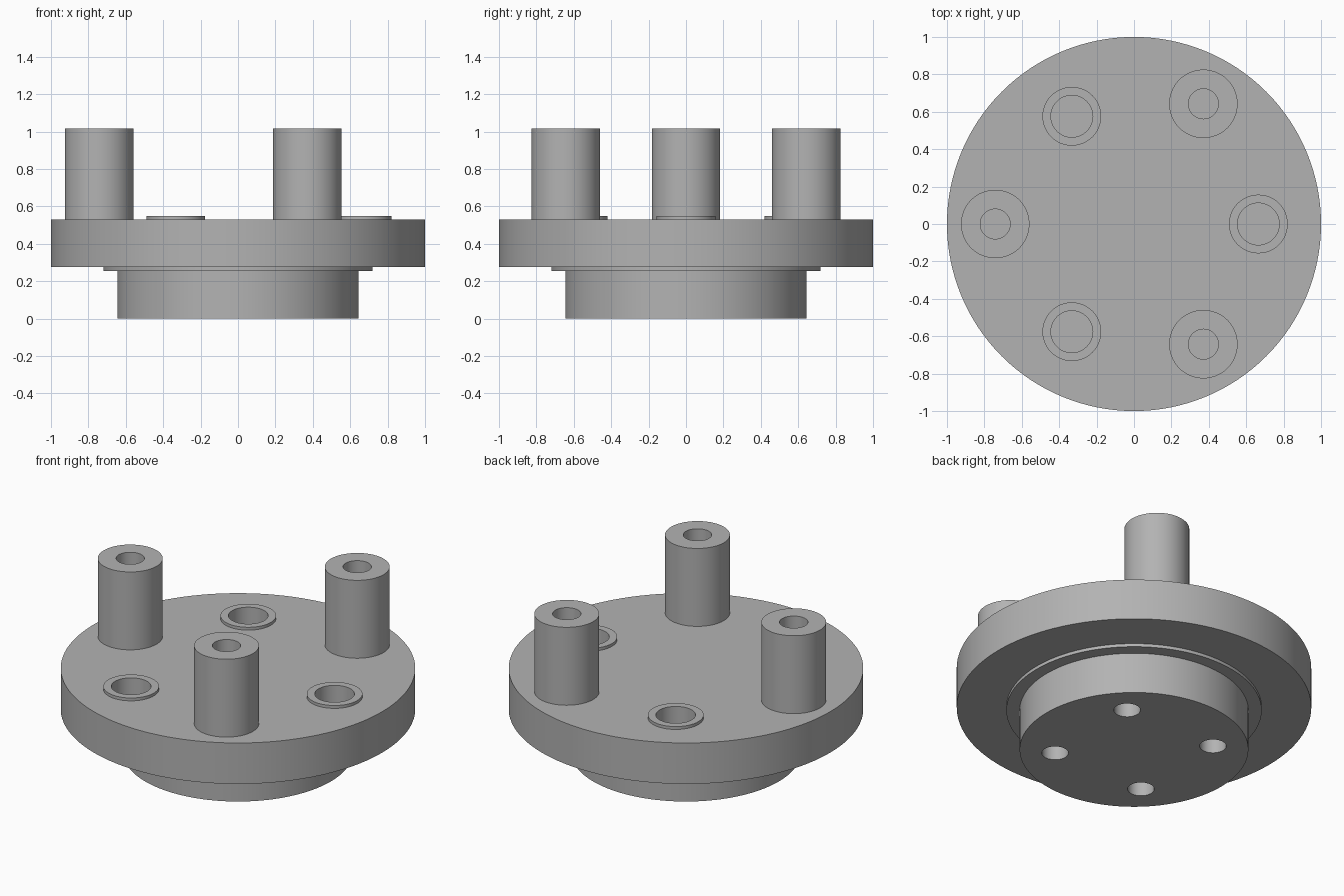
import bpy
import math

default = bpy.data.objects.get("Cube")
if default:
    bpy.data.objects.remove(default, do_unlink=True)

# Material
grey = bpy.data.materials.new("machined_grey")
grey.use_nodes = True
colour = (0.45, 0.45, 0.45, 1)
grey.diffuse_color = colour
grey.node_tree.nodes["Principled BSDF"].inputs["Base Color"].default_value = colour


def lathe(name, profile, centre=(0, 0), sides=64):
    """Revolve (radius, z) points around z; zero radius makes a capped end."""
    cx, cy = centre
    verts, rings, faces = [], [], []
    for r, z in profile:
        count = sides if r > 0 else 1
        rings.append([len(verts) + i for i in range(count)])
        for i in range(count):
            a = math.tau * i / sides
            verts.append((cx + r * math.cos(a), cy + r * math.sin(a), z))
    for low, high in zip(rings, rings[1:]):
        if len(low) == 1:
            faces.append(high[::-1])
        elif len(high) == 1:
            faces.append(low)
        else:
            for i in range(sides):
                j = (i + 1) % sides
                faces.append((low[i], low[j], high[j], high[i]))
    mesh = bpy.data.meshes.new(name)
    mesh.from_pydata(verts, [], faces)
    mesh.materials.append(grey)
    obj = bpy.data.objects.new(name, mesh)
    bpy.context.collection.objects.link(obj)
    return obj


def select(obj):
    bpy.ops.object.select_all(action='DESELECT')
    obj.select_set(True)
    bpy.context.view_layer.objects.active = obj


def drill(target, centre, radius, bottom, top):
    cutter = lathe("drill_cutter", [(0, bottom), (radius, bottom), (radius, top), (0, top)], centre, 48)
    cutter.hide_render = True
    select(target)
    mod = target.modifiers.new("hole", 'BOOLEAN')
    mod.operation, mod.solver, mod.object = 'DIFFERENCE', 'EXACT', cutter
    bpy.ops.object.modifier_apply(modifier=mod.name)
    bpy.data.objects.remove(cutter, do_unlink=True)


def polar(radius, degrees):
    a = math.radians(degrees)
    return radius * math.cos(a), radius * math.sin(a)


HUB_STEP, PLATE_LOW, PLATE_TOP = 0.255, 0.275, 0.53
BOSS_TOP, PILLAR_TOP = 0.548, 1.015
BORE_R, BOLT_R = 0.112, 0.08

# Flange with the stepped hub below it
flange = lathe("flange_and_hub", [
    (0, 0), (0.645, 0), (0.645, HUB_STEP), (0.72, HUB_STEP), (0.72, PLATE_LOW),
    (1, PLATE_LOW), (1, PLATE_TOP), (0, PLATE_TOP)], sides=128)
parts = [flange]

# Blind bolt holes in the hub underside
for k in range(4):
    drill(flange, polar(0.447, 45 + 90 * k), 0.075, -0.1, 0.22)

for k in range(3):
    # Bushing seat: bore in the flange with a thin raised rim
    spot = polar(0.665, 120 * k)
    drill(flange, spot, BORE_R, 0.29, 0.7)
    parts.append(lathe(f"bore_rim_{k + 1}", [
        (0.157, PLATE_TOP), (0.157, BOSS_TOP), (BORE_R, BOSS_TOP), (BORE_R, PLATE_TOP)], spot, 48))
    # Standoff pillar with a blind hole in its end
    parts.append(lathe(f"pillar_{k + 1}", [
        (0.183, PLATE_TOP), (0.183, PILLAR_TOP), (BOLT_R, PILLAR_TOP), (BOLT_R, 0.6), (0, 0.6)],
        polar(0.742, 60 + 120 * k)))

for part in parts:
    select(part)
    bpy.ops.object.shade_smooth_by_angle(angle=math.radians(30))
